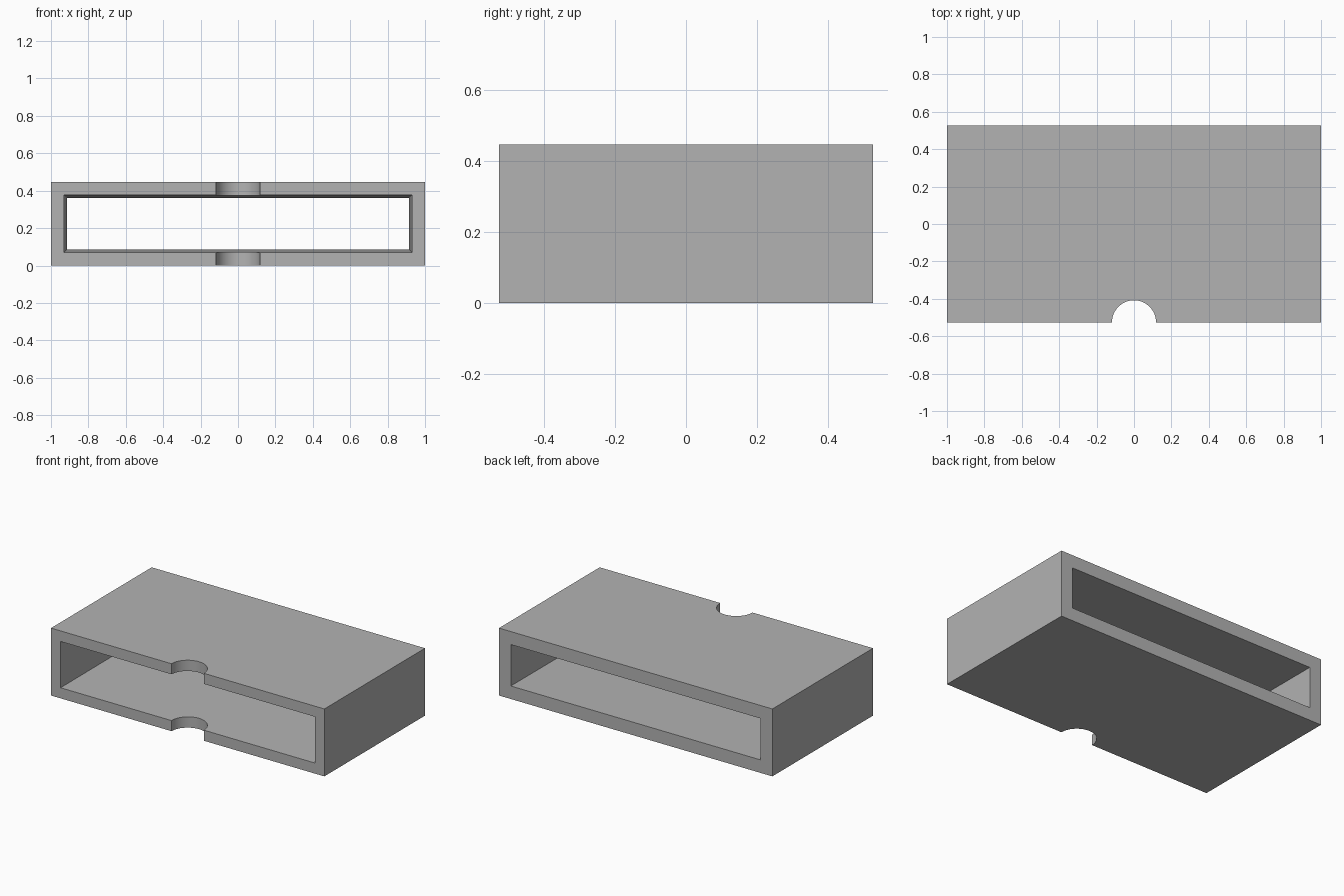
import bpy
import bmesh
import math

cube = bpy.data.objects.get("Cube")
if cube:
    bpy.data.objects.remove(cube, do_unlink=True)

WIDTH, DEPTH, HEIGHT = 2.0, 1.052, 0.446
FRONT_WALL, BACK_WALL = 0.07, 0.086
NOTCH_RADIUS = 0.118
MID = HEIGHT / 2

grey = bpy.data.materials.new("light grey")
grey.use_nodes = True
colour = (0.45, 0.45, 0.45, 1)
grey.diffuse_color = colour
grey.node_tree.nodes["Principled BSDF"].inputs["Base Color"].default_value = colour


def finish(name, bm):
    bmesh.ops.recalc_face_normals(bm, faces=bm.faces)
    mesh = bpy.data.meshes.new(name)
    bm.to_mesh(mesh)
    bm.free()
    mesh.materials.append(grey)
    obj = bpy.data.objects.new(name, mesh)
    bpy.context.collection.objects.link(obj)
    return obj


def tapered_box(name, front_wall, back_wall, depth):
    """Box along y whose ends are inset from the outer size by each wall."""
    bm = bmesh.new()
    bmesh.ops.create_cube(bm, size=1)
    for v in bm.verts:
        wall = front_wall if v.co.y < 0 else back_wall
        v.co.x *= WIDTH - 2 * wall
        v.co.y *= depth
        v.co.z = MID + v.co.z * (HEIGHT - 2 * wall)
    return finish(name, bm)


# Outer sleeve
sleeve = tapered_box("box_sleeve", 0, 0, DEPTH)

# Tapered opening, run past both ends along the same slope
over = 0.1
slope = (BACK_WALL - FRONT_WALL) / DEPTH * over
opening = tapered_box("opening_cutter", FRONT_WALL - slope, BACK_WALL + slope,
                      DEPTH + 2 * over)

# Half-round thumb notch through the top and bottom walls
bm = bmesh.new()
bmesh.ops.create_cone(bm, cap_ends=True, segments=64, radius1=NOTCH_RADIUS,
                      radius2=NOTCH_RADIUS, depth=1)
bmesh.ops.translate(bm, verts=bm.verts, vec=(0, -DEPTH / 2, MID))
notch = finish("thumb_notch_cutter", bm)

# Cut and clean up
bpy.ops.object.select_all(action='DESELECT')
bpy.context.view_layer.objects.active = sleeve
sleeve.select_set(True)
for cutter in (opening, notch):
    cutter.hide_render = True
    mod = sleeve.modifiers.new(cutter.name, 'BOOLEAN')
    mod.operation = 'DIFFERENCE'
    mod.solver = 'EXACT'
    mod.object = cutter
    bpy.ops.object.modifier_apply(modifier=mod.name)
    bpy.data.objects.remove(cutter, do_unlink=True)

bpy.ops.object.shade_smooth_by_angle(angle=math.radians(30))
